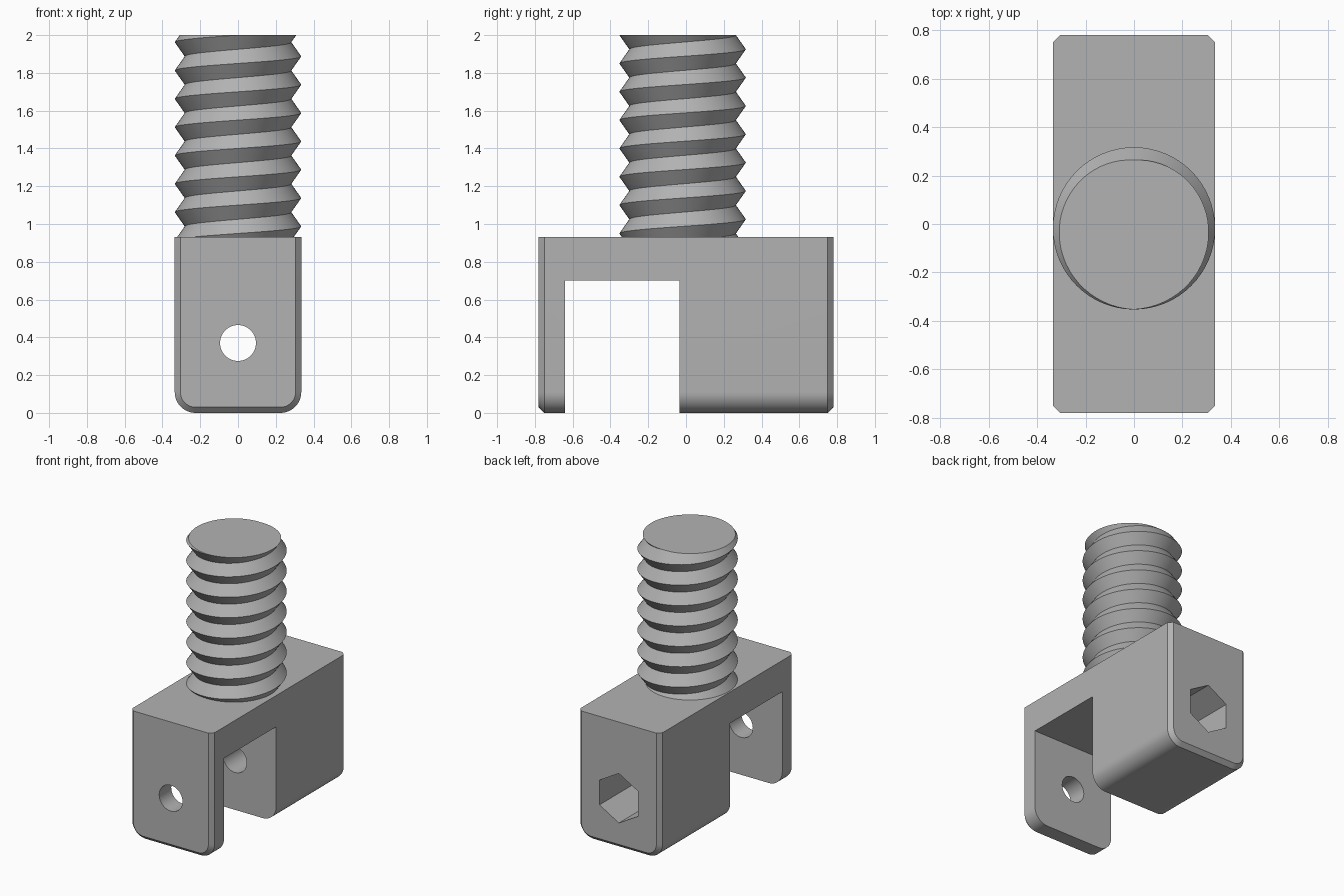
import bpy, bmesh
from math import sin, cos, pi, radians
from mathutils import Matrix, Vector

cube = bpy.data.objects.get("Cube")
if cube:
    bpy.data.objects.remove(cube, do_unlink=True)

grey = bpy.data.materials.new("light grey")
grey.use_nodes = True
colour = (0.45, 0.45, 0.45, 1)
grey.diffuse_color = colour
grey.node_tree.nodes["Principled BSDF"].inputs["Base Color"].default_value = colour

HALF_W, HALF_L, TOP = 0.335, 0.78, 0.93
CHAMFER, CORNER = 0.03, 0.11
BOLT_Z = 0.37


def make_object(name, bm):
    bmesh.ops.recalc_face_normals(bm, faces=bm.faces[:])
    mesh = bpy.data.meshes.new(name)
    bm.to_mesh(mesh)
    bm.free()
    mesh.materials.append(grey)
    obj = bpy.data.objects.new(name, mesh)
    bpy.context.collection.objects.link(obj)
    return obj


def activate(obj):
    bpy.ops.object.select_all(action='DESELECT')
    obj.select_set(True)
    bpy.context.view_layer.objects.active = obj


def smooth(obj):
    activate(obj)
    bpy.ops.object.shade_smooth_by_angle(angle=radians(30))


def cut(obj, cutter):
    cutter.hide_render = True
    activate(obj)
    mod = obj.modifiers.new("cut", 'BOOLEAN')
    mod.operation = 'DIFFERENCE'
    mod.solver = 'EXACT'
    mod.object = cutter
    bpy.ops.object.modifier_apply(modifier=mod.name)
    bpy.data.objects.remove(cutter, do_unlink=True)


def prism(name, sides, radius, y0, y1, turn=0):
    """Regular prism lying along y at bolt height."""
    bm = bmesh.new()
    place = (Matrix.Translation((0, (y0 + y1) / 2, BOLT_Z))
             @ Matrix.Rotation(turn, 4, 'Y') @ Matrix.Rotation(pi / 2, 4, 'X'))
    bmesh.ops.create_cone(bm, cap_ends=True, segments=sides, radius1=radius,
                          radius2=radius, depth=y1 - y0, matrix=place)
    return make_object(name, bm)


def outline(inset):
    """Block section: square top, rounded bottom corners."""
    centre_x, centre_z, r = HALF_W - CORNER, CORNER, CORNER - inset
    right = [(HALF_W - inset, TOP)]
    for i in range(13):
        a = -pi / 2 * i / 12
        right.append((centre_x + r * cos(a), centre_z + r * sin(a)))
    return right + [(-x, z) for x, z in reversed(right)]


# Block: outline lofted front to back with chamfered ends
bm = bmesh.new()
rings = []
for y, inset in ((-HALF_L, CHAMFER), (CHAMFER - HALF_L, 0),
                 (HALF_L - CHAMFER, 0), (HALF_L, CHAMFER)):
    rings.append([bm.verts.new((x, y, z)) for x, z in outline(inset)])
for a, b in zip(rings, rings[1:]):
    for i in range(len(a)):
        j = (i + 1) % len(a)
        bm.faces.new((a[i], a[j], b[j], b[i]))
bm.faces.new(rings[0])
bm.faces.new(rings[-1])
block = make_object("clevis_block", bm)

# Slot between the front lug and the rear body
bm = bmesh.new()
bmesh.ops.create_cube(bm, size=1, matrix=Matrix.Translation((0, -0.3375, 0.2))
                      @ Matrix.Diagonal((1, 0.605, 1, 1)))
cut(block, make_object("slot_cutter", bm))

# Bolt hole right through, and a nut pocket in the back
cut(block, prism("hole_cutter", 48, 0.095, -1, 1))
cut(block, prism("nut_cutter", 6, 0.182, 0.36, 1))
smooth(block)

# Threaded post: one continuous V-thread helix trimmed flat at both ends
PITCH, CREST, ROOT, STEPS, TURNS = 0.15, 0.335, 0.282, 64, 10
CENTRE_Y = -0.018
bm = bmesh.new()
roots, crests = [], []
for k in range(STEPS * TURNS + 1):
    a = 2 * pi * k / STEPS - pi / 2
    z = 2.0 + PITCH * (k / STEPS - TURNS + 1)
    for ring, r, dz in ((roots, ROOT, -PITCH / 2), (crests, CREST, 0)):
        ring.append(bm.verts.new((r * cos(a), CENTRE_Y + r * sin(a), z + dz)))
for k in range(STEPS * TURNS):
    bm.faces.new((roots[k], roots[k + 1], crests[k + 1], crests[k]))
    if k + STEPS + 1 < len(roots):
        n = k + STEPS
        bm.faces.new((crests[k], crests[k + 1], roots[n + 1], roots[n]))
for height, normal in ((2.0, 1), (TOP - 0.01, -1)):
    cutting = bmesh.ops.bisect_plane(
        bm, geom=bm.verts[:] + bm.edges[:] + bm.faces[:], dist=1e-5,
        plane_co=(0, 0, height), plane_no=(0, 0, normal), clear_outer=True)
    rim = [e for e in bm.edges if e.is_boundary
           and all(abs(v.co.z - height) < 1e-4 for v in e.verts)]
    bmesh.ops.edgeloop_fill(bm, edges=rim)
post = make_object("threaded_post", bm)
smooth(post)
